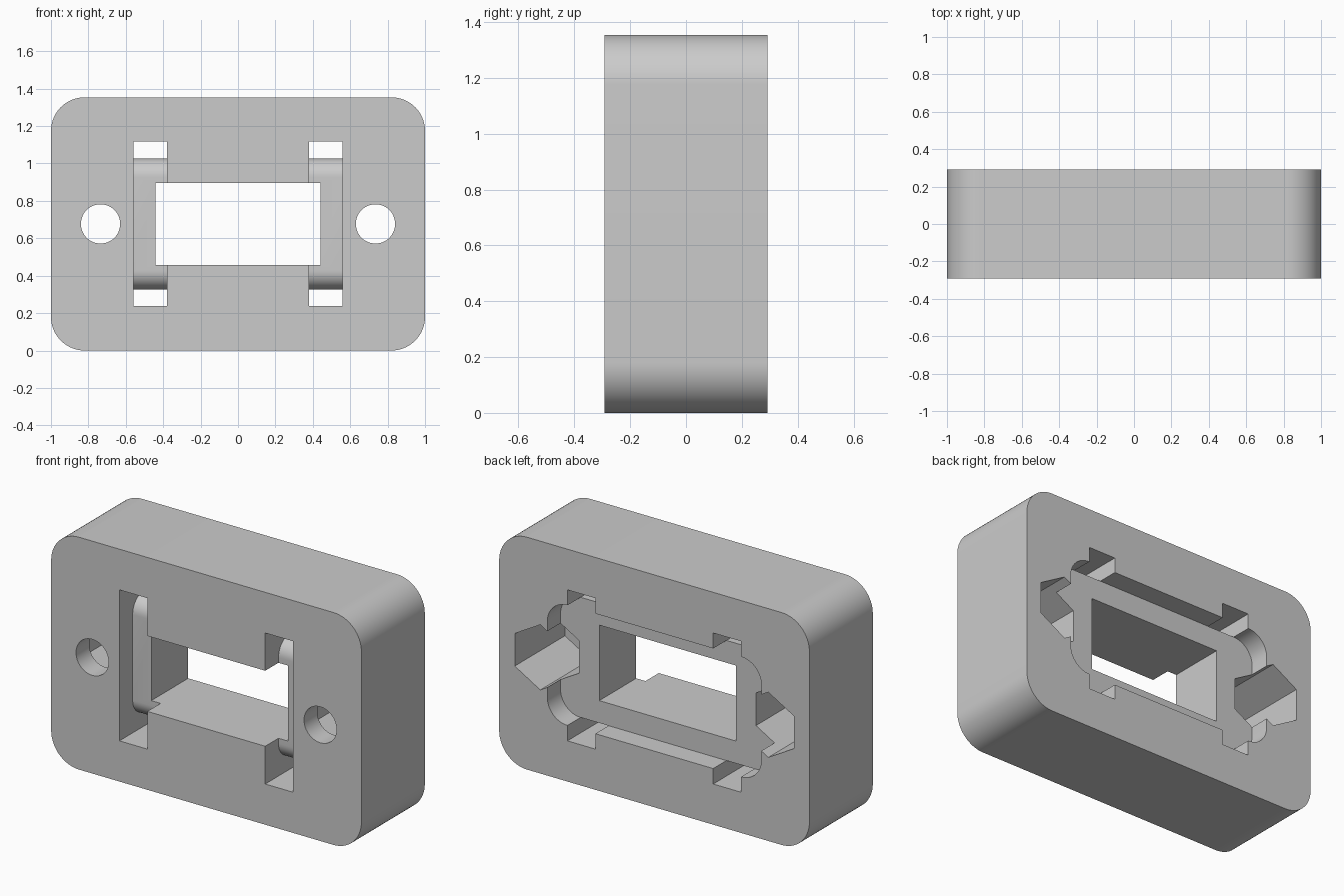
import bpy
import bmesh
from math import cos, sin, pi, radians
from mathutils import Vector

if "Cube" in bpy.data.objects:
    bpy.data.objects.remove(bpy.data.objects["Cube"], do_unlink=True)

W, D, H = 1.0, 0.292, 1.354      # half width, half depth, height
MID = H / 2                      # height of the centre line
STEP = 0.17                      # half depth of the inner web
OUT = 0.5                        # how far cutters reach past the faces

grey = bpy.data.materials.new("light_grey")
grey.use_nodes = True
colour = (0.6, 0.6, 0.6, 1)
grey.diffuse_color = colour
grey.node_tree.nodes["Principled BSDF"].inputs["Base Color"].default_value = colour


def arc(cx, cy, r, start, end, n=12):
    angles = [radians(start + (end - start) * i / n) for i in range(n + 1)]
    return [(cx + r * cos(a), cy + r * sin(a)) for a in angles]


def rounded_rect(hw, hh, r, n=12):
    pts = []
    for i, (sx, sz) in enumerate([(1, 1), (-1, 1), (-1, -1), (1, -1)]):
        pts += arc(sx * (hw - r), MID + sz * (hh - r), r, 90 * i, 90 * i + 90, n)
    return pts


def polygon(cx, r, n):
    return [(cx + r * sin(2 * pi * i / n), MID + r * cos(2 * pi * i / n)) for i in range(n)]


def prism(name, pts, lo, hi, axis="y"):
    """Extrude a profile along y (points are x, z) or along x (points are y, z)."""
    bm = bmesh.new()
    place = (lambda a, b: (a, lo, b)) if axis == "y" else (lambda a, b: (lo, a, b))
    face = bm.faces.new([bm.verts.new(place(a, b)) for a, b in pts])
    moved = bmesh.ops.extrude_face_region(bm, geom=[face])["geom"]
    shift = Vector((0, hi - lo, 0)) if axis == "y" else Vector((hi - lo, 0, 0))
    bmesh.ops.translate(bm, vec=shift, verts=[v for v in moved if isinstance(v, bmesh.types.BMVert)])
    bmesh.ops.recalc_face_normals(bm, faces=bm.faces)
    mesh = bpy.data.meshes.new(name)
    bm.to_mesh(mesh)
    bm.free()
    mesh.materials.append(grey)
    obj = bpy.data.objects.new(name, mesh)
    bpy.context.collection.objects.link(obj)
    return obj


# Rounded block
housing = prism("housing", rounded_rect(W, MID, 0.18, 16), -D, D)

# Central window and shallow rear recess
window = [(-0.44, 0.457), (0.44, 0.457), (0.44, 0.897), (-0.44, 0.897)]
cutters = [
    prism("window_cutter", window, -OUT, OUT),
    prism("recess_cutter", rounded_rect(0.69, 0.35, 0.13), STEP, OUT),
]

# Clip slots: pass above and below a round-edged web
lo, hi, r = MID - 0.35, MID + 0.35, 0.1
bottom, top = MID - 0.44, MID + 0.44
slot = [(-OUT, bottom), (OUT, bottom), (OUT, lo)]
slot += arc(r - STEP, lo + r, r, 270, 180)
slot += arc(r - STEP, hi - r, r, 180, 90)
slot += [(OUT, hi), (OUT, top), (-OUT, top)]

# Each side has a slot, a bolt hole and a hexagonal nut pocket
for side in (-1, 1):
    x0, x1 = sorted((side * 0.38, side * 0.56))
    cutters.append(prism("slot_cutter", slot, x0, x1, "x"))
    cutters.append(prism("hole_cutter", polygon(side * 0.735, 0.105, 48), -OUT, 0))
    cutters.append(prism("nut_cutter", polygon(side * 0.735, 0.19, 6), -STEP, OUT))

for cutter in cutters:
    cutter.hide_render = True
    mod = housing.modifiers.new(cutter.name, "BOOLEAN")
    mod.operation = "DIFFERENCE"
    mod.solver = "EXACT"
    mod.object = cutter

# Bake the cuts and drop the cutters
bpy.context.view_layer.update()
graph = bpy.context.evaluated_depsgraph_get()
result = bpy.data.meshes.new_from_object(housing.evaluated_get(graph))
housing.modifiers.clear()
housing.data = result
for cutter in cutters:
    bpy.data.objects.remove(cutter, do_unlink=True)

bpy.ops.object.select_all(action="DESELECT")
housing.select_set(True)
bpy.context.view_layer.objects.active = housing
bpy.ops.object.shade_smooth_by_angle(angle=radians(30))
